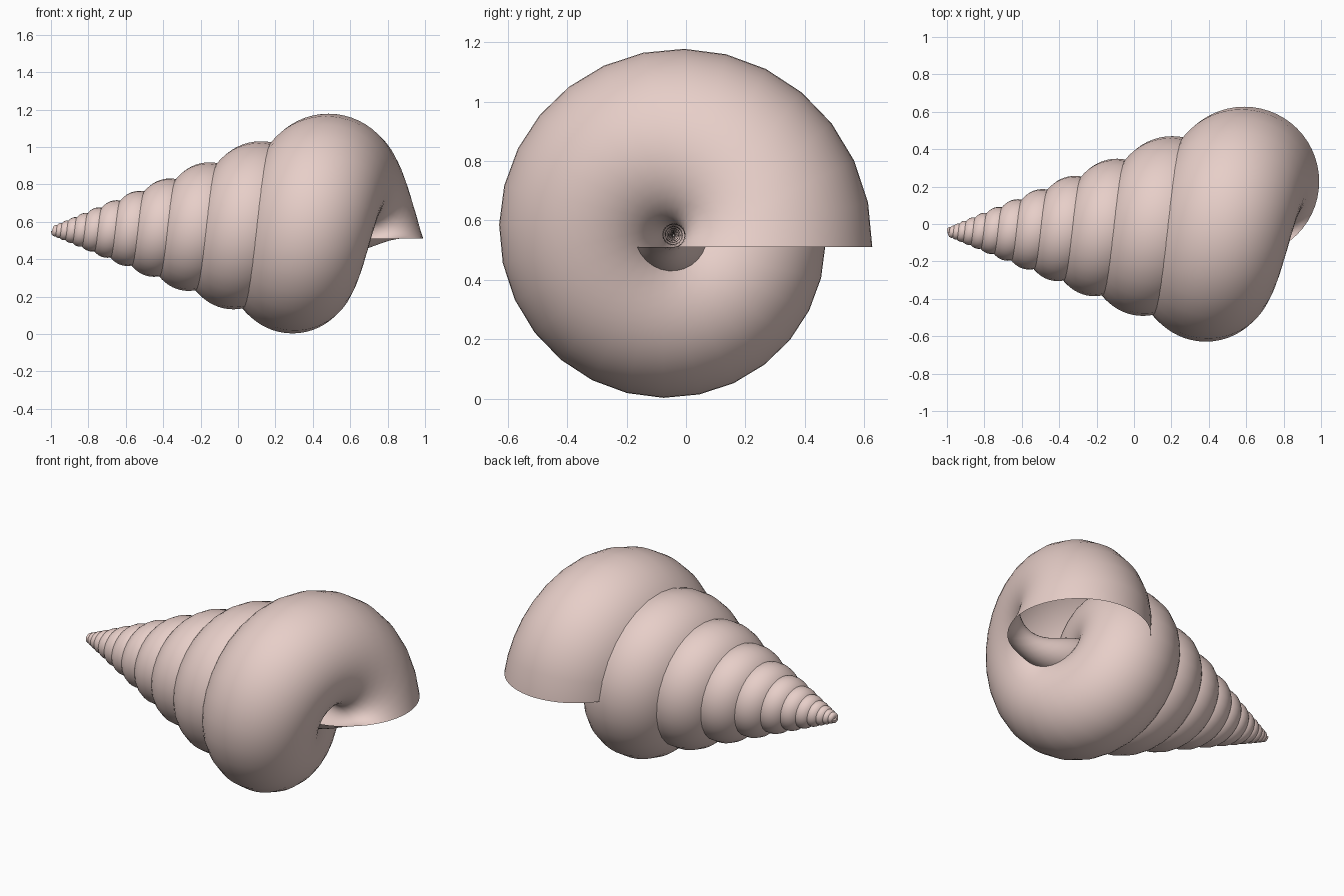
import bpy, bmesh
from math import sin, cos, pi

if "Cube" in bpy.data.objects:
    bpy.data.objects.remove(bpy.data.objects["Cube"])

TURNS, STEPS, SIDES = 12, 28, 56      # whorls, rings per whorl, points per ring
SHRINK = 0.765                        # size ratio from one whorl to the previous
APEX = (-1.05, -0.043, 0.551)         # virtual tip, coiling axis runs along x
HEIGHT, ORBIT, RADIUS, LEAD = 1.64, 0.27, 0.40, 0.04   # mouth circle

# Circle swept along a growing helical spiral; ring 0 is the open mouth
bm = bmesh.new()
rings = []
for i in range(TURNS * STEPS + 1):
    turn = i / STEPS
    a, s = 2 * pi * turn, SHRINK ** turn
    ring = []
    for j in range(SIDES):
        b = 2 * pi * j / SIDES
        x = s * (HEIGHT + RADIUS * sin(b))
        r = s * (ORBIT + RADIUS * cos(b))
        t = s * LEAD
        ring.append(bm.verts.new((APEX[0] + x,
                                  APEX[1] + r * cos(a) + t * sin(a),
                                  APEX[2] + r * sin(a) - t * cos(a))))
    rings.append(ring)
for p, q in zip(rings, rings[1:]):
    for j in range(SIDES):
        k = (j + 1) % SIDES
        bm.faces.new((p[j], p[k], q[k], q[j]))

# Close the tiny tip and point normals outward
bm.faces.new(rings[-1])
bmesh.ops.recalc_face_normals(bm, faces=bm.faces)
mesh = bpy.data.meshes.new("spiral_shell")
bm.to_mesh(mesh)
bm.free()
shell = bpy.data.objects.new("spiral_shell", mesh)
bpy.context.collection.objects.link(shell)

# Pale pink, smooth surface
mat = bpy.data.materials.new("pale_pink")
mat.diffuse_color = (0.80, 0.62, 0.58, 1)
mat.use_nodes = True
mat.node_tree.nodes["Principled BSDF"].inputs["Base Color"].default_value = mat.diffuse_color
mesh.materials.append(mat)
bpy.context.view_layer.objects.active = shell
shell.select_set(True)
bpy.ops.object.shade_smooth_by_angle(angle=0.7)
